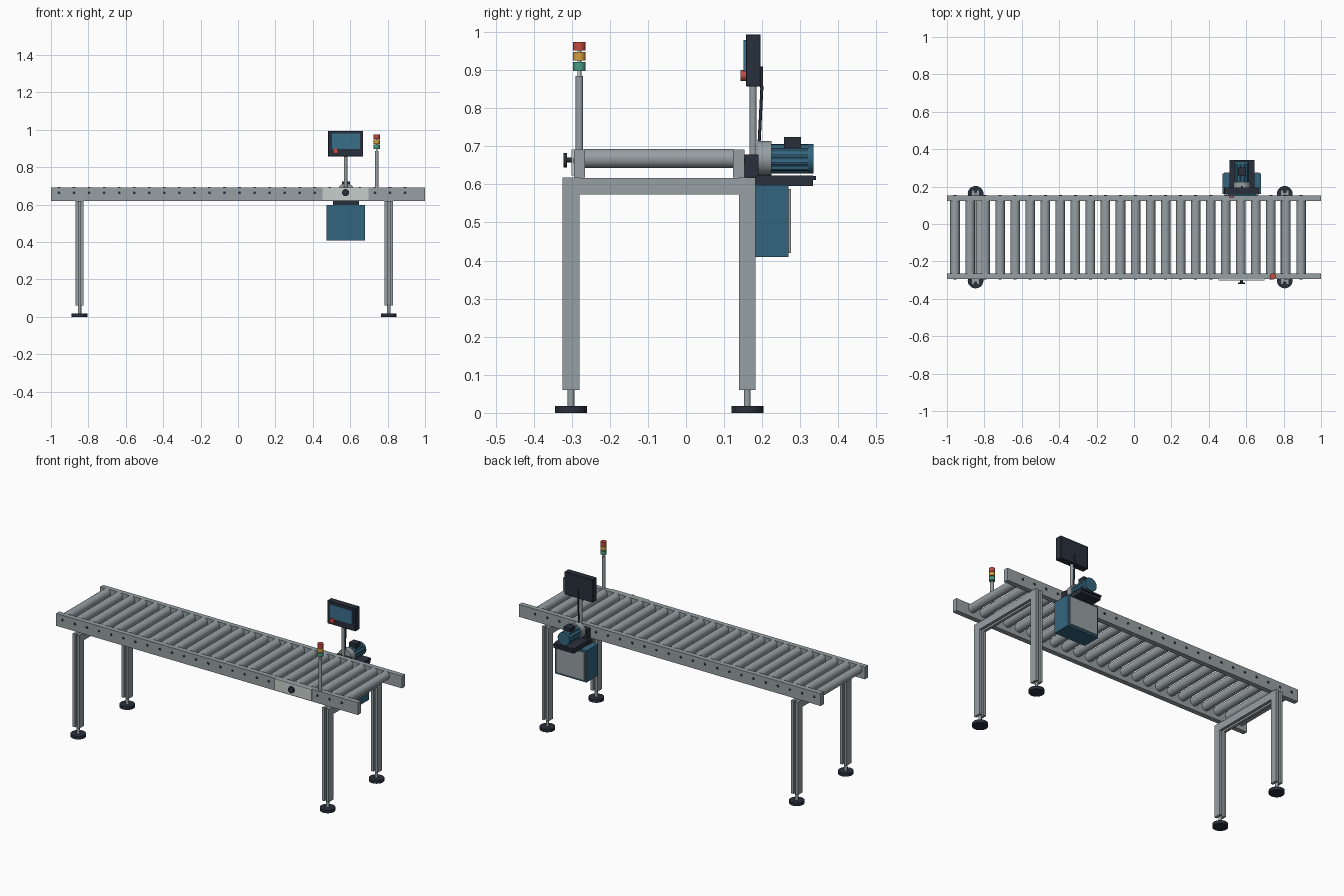
import bpy, bmesh, math
from mathutils import Matrix, Vector

if "Cube" in bpy.data.objects:
    bpy.data.objects.remove(bpy.data.objects["Cube"])


def mat(name, r, g, b):
    m = bpy.data.materials.new(name)
    m.diffuse_color = (r, g, b, 1)
    m.use_nodes = True
    m.node_tree.nodes["Principled BSDF"].inputs["Base Color"].default_value = m.diffuse_color
    return m


STEEL = mat("steel grey", 0.31, 0.35, 0.37)
DARK = mat("dark slate", 0.022, 0.029, 0.043)
BLUE = mat("machine blue", 0.034, 0.13, 0.21)
SCREEN = mat("screen blue", 0.042, 0.16, 0.26)
PANEL = mat("pale panel", 0.56, 0.63, 0.60)
RED = mat("red", 0.55, 0.07, 0.055)
AMBER = mat("amber", 0.65, 0.34, 0.05)
GREEN = mat("green", 0.07, 0.33, 0.22)


def finish(bm, name, material, smooth=False):
    bmesh.ops.recalc_face_normals(bm, faces=bm.faces)
    me = bpy.data.meshes.new(name)
    bm.to_mesh(me)
    bm.free()
    me.materials.append(material)
    ob = bpy.data.objects.new(name, me)
    bpy.context.collection.objects.link(ob)
    if smooth:
        bpy.ops.object.select_all(action='DESELECT')
        ob.select_set(True)
        bpy.context.view_layer.objects.active = ob
        bpy.ops.object.shade_smooth_by_angle(angle=math.radians(35))
    return ob


def box(name, x, y, z, material, bevel=0):
    """Box from (min, max) ranges."""
    bm = bmesh.new()
    bmesh.ops.create_cube(bm, size=1)
    for v in bm.verts:
        v.co = Vector([(a + b) / 2 + c * (b - a) for (a, b), c in zip((x, y, z), v.co)])
    if bevel:
        bmesh.ops.bevel(bm, geom=bm.edges[:], offset=bevel, segments=1, affect='EDGES')
    return finish(bm, name, material)


def prism(name, profile, start, along, material, smooth=False):
    """Extrude a 2D profile from start along the vector; profile u, v are its side axes."""
    along = Vector(along)
    d = along.normalized()
    u = Vector((1, 0, 0))
    v = d.cross(u)
    bm = bmesh.new()
    f = bm.faces.new([bm.verts.new(Vector(start) + u * p + v * q) for p, q in profile])
    top = bmesh.ops.extrude_face_region(bm, geom=[f])["geom"]
    bmesh.ops.translate(bm, vec=along, verts=[g for g in top if isinstance(g, bmesh.types.BMVert)])
    return finish(bm, name, material, smooth)


def circle(r, n=24):
    return [(r * math.cos(2 * math.pi * i / n), r * math.sin(2 * math.pi * i / n)) for i in range(n)]


def cyl(name, r, start, along, material, n=24):
    return prism(name, circle(r, n), start, along, material, n > 8)


# Side rails
box("front_rail", (-1, 1), (-0.294, -0.265), (0.618, 0.692), STEEL)
box("back_rail", (-1, 1), (0.124, 0.153), (0.618, 0.692), STEEL)

# Rollers with axle ends showing on the outside of the rails
for i in range(24):
    x = -0.957 + i * 1.85 / 23
    cyl("roller", 0.0255, (x, -0.266, 0.668), (0, 0.391, 0), STEEL)
    for y in (-0.296, 0.153):
        cyl("axle_end", 0.008, (x, y, 0.662), (0, 0.002, 0), DARK, 6)

# Slotted support frames: two posts and a crossbar, with levelling feet
W, G, D = 0.022, 0.006, 0.015
SLOT = [(-W, -W), (-G, -W), (-G, -W + D), (G, -W + D), (G, -W), (W, -W),
        (W, W), (G, W), (G, W - D), (-G, W - D), (-G, W), (-W, W)]
for x in (-0.847, 0.806):
    for y in (-0.302, 0.161):
        prism("post", SLOT, (x, y, 0.06), (0, 0, 0.558), STEEL)
        cyl("foot_stem", 0.009, (x, y, 0.015), (0, 0, 0.05), STEEL, 16)
        cyl("foot_pad", 0.042, (x, y, 0), (0, 0, 0.018), DARK, 32)
    prism("crossbar", SLOT, (x, -0.28, 0.595), (0, 0.419, 0), STEEL)

# Control plate with knob on the front rail
box("control_plate", (0.453, 0.697), (-0.301, -0.294), (0.623, 0.692), PANEL)
cyl("knob_stem", 0.007, (0.575, -0.301, 0.664), (0, -0.013, 0), DARK, 16)
cyl("knob", 0.019, (0.575, -0.312, 0.664), (0, -0.010, 0), DARK)

# Signal tower
cyl("tower_pole", 0.010, (0.742, -0.28, 0.69), (0, 0, 0.195), STEEL)
cyl("tower_core", 0.005, (0.742, -0.28, 0.88), (0, 0, 0.09), PANEL, 12)
for z, m in ((0.898, GREEN), (0.925, AMBER), (0.951, RED)):
    cyl("signal_lamp", 0.0165, (0.742, -0.28, z), (0, 0, 0.023), m)

# Operator display on its pole
cyl("display_pole", 0.0095, (0.575, 0.176, 0.67), (0, 0, 0.20), STEEL)
box("display_housing", (0.481, 0.669), (0.157, 0.196), (0.857, 0.994), DARK, 0.002)
box("display_screen", (0.503, 0.651), (0.151, 0.158), (0.897, 0.979), SCREEN)
cyl("stop_button", 0.014, (0.521, 0.158, 0.886), (0, -0.015, 0), RED)

# Cable down the back of the display
cu = bpy.data.curves.new("display_cable", 'CURVE')
cu.dimensions = '3D'
cu.bevel_depth = 0.004
cu.bevel_resolution = 2
sp = cu.splines.new('POLY')
pts = [(0.575, 0.198, 0.91), (0.575, 0.199, 0.85), (0.576, 0.195, 0.77), (0.577, 0.191, 0.69)]
sp.points.add(len(pts) - 1)
for p, c in zip(sp.points, pts):
    p.co = (*c, 1)
cu.materials.append(DARK)
bpy.context.collection.objects.link(bpy.data.objects.new("display_cable", cu))

# Drive: bracket, shelf, gearbox, finned motor and terminal box
MX, MZ = 0.577, 0.667
box("motor_bracket", (MX - 0.05, MX + 0.05), (0.153, 0.190), (0.615, 0.678), DARK)
box("motor_shelf", (MX - 0.066, MX + 0.066), (0.185, 0.334), (0.596, 0.624), DARK)
box("shelf_lip", (MX - 0.066, MX + 0.066), (0.334, 0.342), (0.611, 0.622), DARK)
cyl("gearbox", 0.045, (MX, 0.188, 0.669), (0, 0.037, 0), STEEL, 32)
fins = [(c * k, s * k) for i, (c, s) in enumerate(circle(1, 48)) for k in ((0.039 if i // 2 % 2 else 0.036),)]
prism("motor_body", fins, (MX, 0.225, MZ), (0, 0.098, 0), BLUE)
cyl("motor_end_cap", 0.039, (MX, 0.321, MZ), (0, 0.014, 0), BLUE, 32)
box("terminal_box", (MX - 0.022, MX + 0.022), (0.257, 0.302), (0.695, 0.724), DARK)

# Electrical cabinet hung below the drive, with a door on its back
box("cabinet", (0.472, 0.680), (0.160, 0.269), (0.409, 0.598), BLUE)
box("cabinet_mount", (0.508, 0.646), (0.160, 0.20), (0.596, 0.620), DARK)
box("cabinet_door", (0.482, 0.670), (0.269, 0.276), (0.420, 0.588), STEEL)
